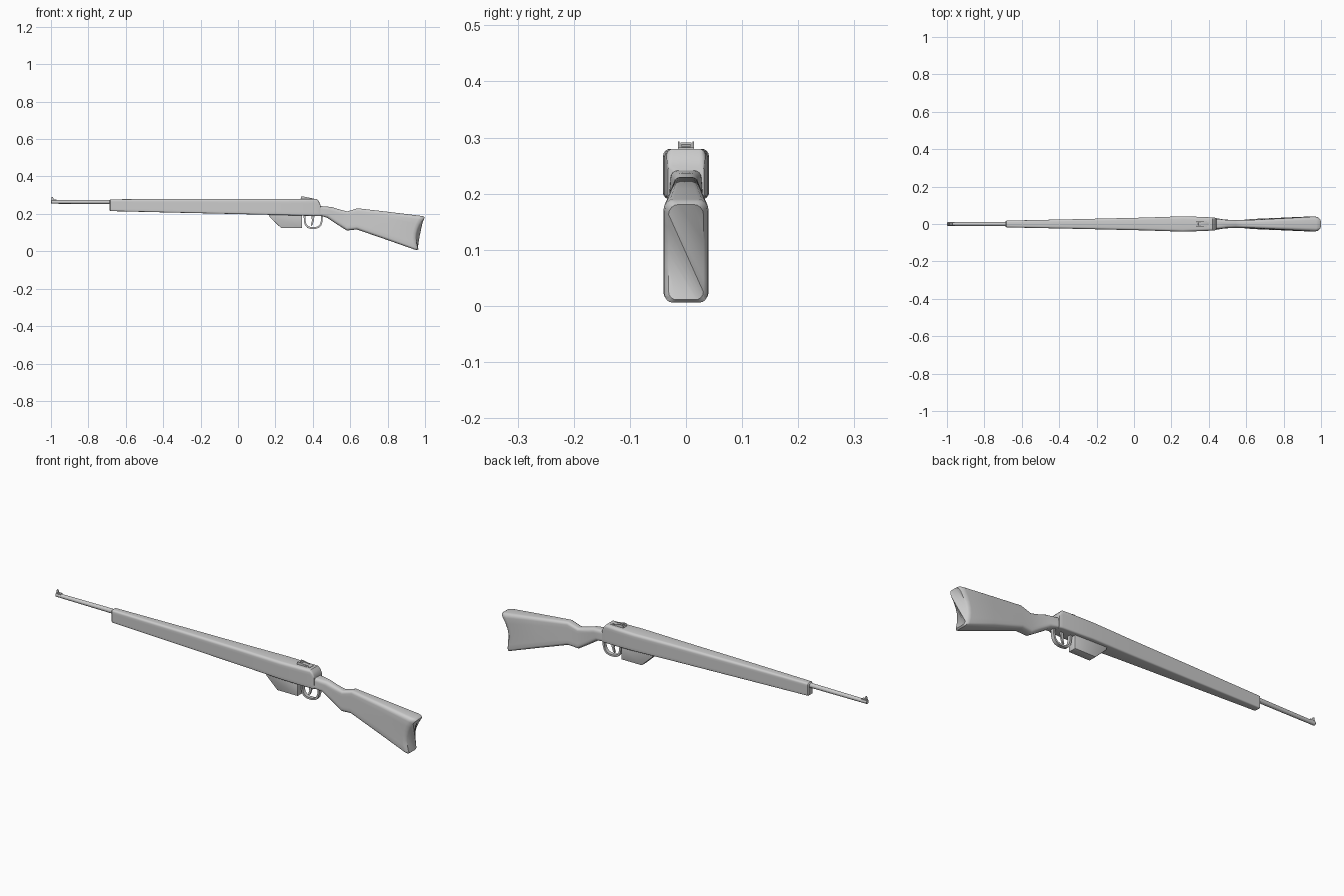
import bpy, bmesh, math


def finish(name, bm, angle=35):
    bmesh.ops.recalc_face_normals(bm, faces=bm.faces[:])
    me = bpy.data.meshes.new(name)
    bm.to_mesh(me)
    bm.free()
    ob = bpy.data.objects.new(name, me)
    bpy.context.collection.objects.link(ob)
    bpy.ops.object.select_all(action='DESELECT')
    ob.select_set(True)
    bpy.context.view_layer.objects.active = ob
    bpy.ops.object.shade_smooth_by_angle(angle=math.radians(angle))
    return ob


def rounded_ring(x_top, x_bot, z_top, z_bot, w_top, w_bot, r_top, r_bot, bow=0.0, n=4):
    """Rounded trapezoid section; x leans from bottom to top and may bow forward."""
    pts = []
    corners = [(1, 1, 0), (-1, 1, 90), (-1, -1, 180), (1, -1, 270)]
    for sy, sz, start in corners:
        w, r = (w_top, r_top) if sz > 0 else (w_bot, r_bot)
        z0 = z_top - r if sz > 0 else z_bot + r
        for i in range(n + 1):
            a = math.radians(start + 90 * i / n)
            y = sy * (w - r) + r * math.cos(a)
            z = z0 + r * math.sin(a)
            t = (z - z_bot) / (z_top - z_bot)
            pts.append((x_bot + (x_top - x_bot) * t - bow * 4 * t * (1 - t), y, z))
        if sz > 0 and sy < 0 or sz < 0 and sy > 0:
            # intermediate side points keep the bowed end curved
            ye, zs = sy * w_top if sz > 0 else w_bot, pts[-1][2]
            ze = z_bot + r_bot if sz > 0 else z_top - r_top
            y_end = -w_bot if sz > 0 else w_top
            for k in range(1, 6):
                f = k / 6
                z = zs + (ze - zs) * f
                t = (z - z_bot) / (z_top - z_bot)
                pts.append((x_bot + (x_top - x_bot) * t - bow * 4 * t * (1 - t),
                            ye + (y_end - ye) * f, z))
    return pts


def loft(name, rings, angle=35):
    bm = bmesh.new()
    vs = [[bm.verts.new(p) for p in ring] for ring in rings]
    n = len(vs[0])
    for a, b in zip(vs, vs[1:]):
        for i in range(n):
            bm.faces.new((a[i], a[(i + 1) % n], b[(i + 1) % n], b[i]))
    # caps are bridged across the width so that bowed ends stay clean
    for ring in (vs[0], vs[-1]):
        lo, hi = 2, n - 4
        m = n // 2
        order = [ring[(lo + k) % n] for k in range(n)]
        for k in range(m - 1):
            quad = [order[k], order[k + 1], order[n - 2 - k], order[n - 1 - k]]
            if len(set(quad)) == 4:
                bm.faces.new(quad)
    return finish(name, bm, angle)


def prism(name, profile, half, bevel=0.0, y=0.0):
    """Side profile in x/z extruded across y."""
    bm = bmesh.new()
    f = bm.faces.new([bm.verts.new((x, y - half, z)) for x, z in profile])
    ext = bmesh.ops.extrude_face_region(bm, geom=[f])
    for v in ext['geom']:
        if isinstance(v, bmesh.types.BMVert):
            v.co.y = y + half
    if bevel:
        bmesh.ops.bevel(bm, geom=bm.edges[:], offset=bevel, segments=2, affect='EDGES', profile=0.5)
    return finish(name, bm)


def box(name, x0, x1, half, z0, z1, y=0.0):
    return prism(name, [(x0, z0), (x1, z0), (x1, z1), (x0, z1)], half, 0.0, y)


# Forend and receiver body: x, top, bottom, half width, top radius, bottom radius
body = [(-0.687, 0.274, 0.219, 0.014, 0.007, 0.005),
        (-0.682, 0.278, 0.215, 0.018, 0.009, 0.006),
        (-0.30, 0.280, 0.206, 0.026, 0.011, 0.007),
        (0.05, 0.280, 0.198, 0.034, 0.012, 0.008),
        (0.26, 0.280, 0.193, 0.041, 0.013, 0.008),
        (0.36, 0.280, 0.190, 0.038, 0.013, 0.008),
        (0.420, 0.280, 0.189, 0.035, 0.012, 0.008),
        (0.432, 0.268, 0.188, 0.034, 0.010, 0.008),
        (0.440, 0.250, 0.188, 0.032, 0.008, 0.008)]
loft("forend_receiver", [rounded_ring(x, x, t, b, w, w, rt, rb)
                         for x, t, b, w, rt, rb in body])

# Wrist and butt stock: x top, x bottom, top, bottom, top width, bottom width, radii, bow
stock = [(0.41, 0.41, 0.243, 0.190, 0.029, 0.032, 0.012, 0.008, 0),
         (0.45, 0.45, 0.241, 0.188, 0.027, 0.029, 0.014, 0.010, 0),
         (0.50, 0.475, 0.237, 0.180, 0.022, 0.024, 0.016, 0.014, 0),
         (0.545, 0.525, 0.223, 0.147, 0.020, 0.021, 0.015, 0.015, 0),
         (0.585, 0.582, 0.213, 0.111, 0.020, 0.022, 0.013, 0.015, 0),
         (0.64, 0.635, 0.230, 0.117, 0.022, 0.027, 0.013, 0.015, 0),
         (0.82, 0.80, 0.209, 0.060, 0.031, 0.034, 0.015, 0.015, 0.01),
         (0.975, 0.945, 0.190, 0.009, 0.040, 0.040, 0.018, 0.014, 0.026),
         (0.990, 0.957, 0.187, 0.006, 0.038, 0.038, 0.018, 0.014, 0.026),
         (0.999, 0.964, 0.181, 0.011, 0.031, 0.031, 0.018, 0.014, 0.026)]
loft("butt_stock", [rounded_ring(*s) for s in stock], 40)

# Barrel with a recessed muzzle
bm = bmesh.new()
sides = 16
rings = []
for x, r in [(-0.66, 0.0115), (-0.998, 0.0095), (-1.0, 0.008), (-1.0, 0.005), (-0.96, 0.005)]:
    rings.append([bm.verts.new((x, r * math.cos(2 * math.pi * i / sides),
                                0.264 + r * math.sin(2 * math.pi * i / sides)))
                  for i in range(sides)])
for a, b in zip(rings, rings[1:]):
    for i in range(sides):
        bm.faces.new((a[i], a[(i + 1) % sides], b[(i + 1) % sides], b[i]))
bm.faces.new(rings[0])
bm.faces.new(rings[-1])
finish("barrel", bm)

# Front sight
prism("front_sight_base", [(-0.998, 0.268), (-0.968, 0.268), (-0.972, 0.277), (-0.998, 0.277)], 0.006)
prism("front_sight_blade", [(-0.997, 0.275), (-0.984, 0.275), (-0.990, 0.291), (-0.996, 0.291)], 0.002)

# Rear sight: base, sloped leaf, notch plate and two ears
box("rear_sight_base", 0.335, 0.405, 0.014, 0.276, 0.282)
prism("rear_sight_leaf", [(0.342, 0.281), (0.400, 0.281), (0.396, 0.284), (0.345, 0.289)], 0.008)
box("rear_sight_notch_plate", 0.348, 0.356, 0.010, 0.281, 0.291)
for side in (-1, 1):
    prism("rear_sight_ear", [(0.335, 0.280), (0.395, 0.280), (0.380, 0.287), (0.350, 0.293), (0.338, 0.293)],
          0.0015, 0.0, side * 0.0130)

# Magazine
prism("magazine", [(0.165, 0.200), (0.170, 0.182), (0.230, 0.125), (0.343, 0.125), (0.343, 0.200)],
      0.021, 0.003)

# Trigger guard: a bent strip with thickness
outer = [(0.350, 0.195), (0.353, 0.160), (0.358, 0.140), (0.370, 0.126), (0.388, 0.120), (0.415, 0.120),
         (0.434, 0.126), (0.446, 0.140), (0.452, 0.160), (0.454, 0.195)]
cx, cz = 0.403, 0.165
inner = [(cx + (x - cx) * 0.82, cz + (z - cz) * 0.80 if z < 0.19 else z) for x, z in outer]
prism("trigger_guard", outer + inner[::-1], 0.009)

# Trigger
prism("trigger", [(0.393, 0.192), (0.409, 0.192), (0.406, 0.165), (0.399, 0.142), (0.391, 0.136),
                  (0.389, 0.140), (0.395, 0.162)], 0.004)
